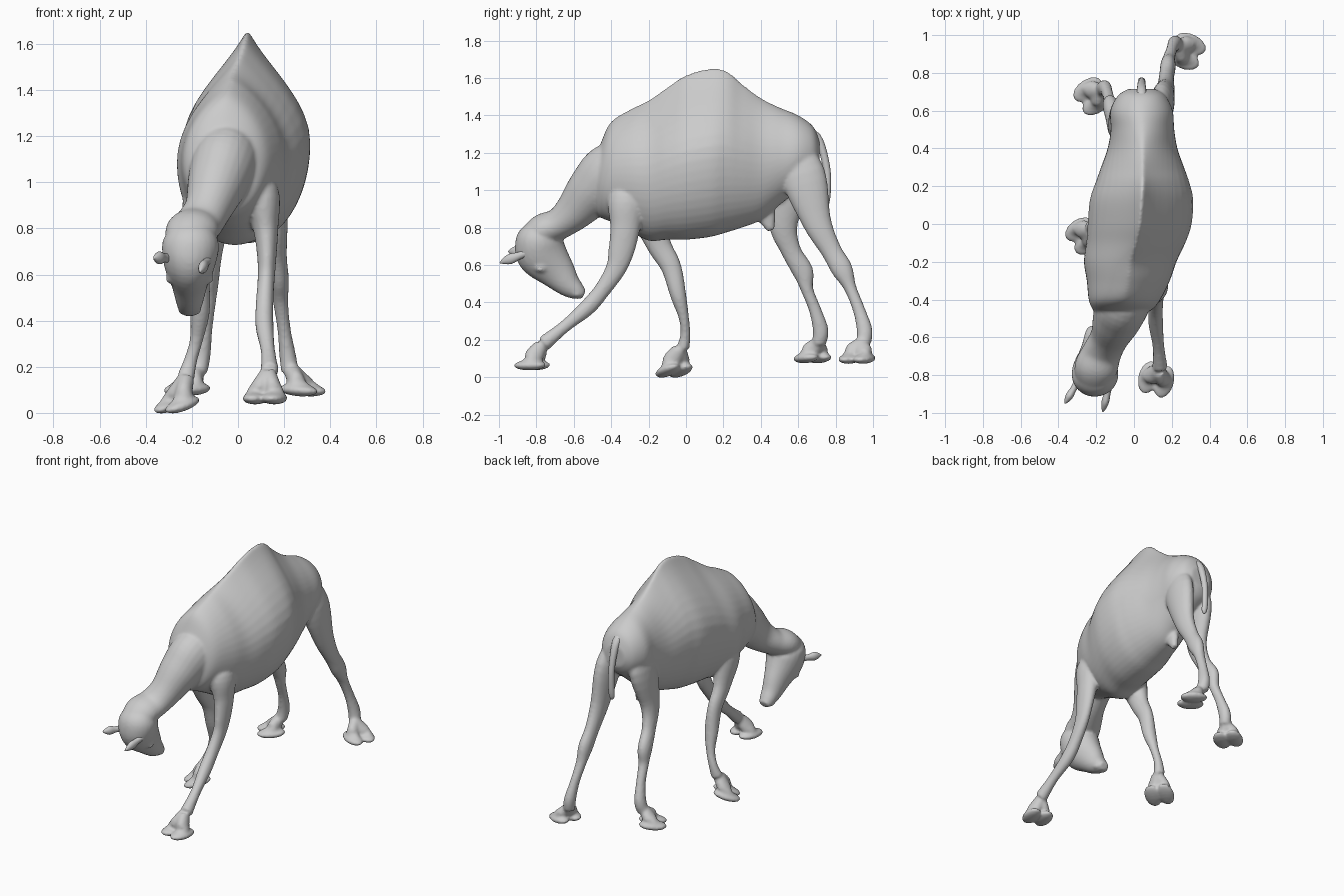
import bpy, bmesh
from math import cos, sin, pi, radians
from mathutils import Vector, Matrix


def spline(rows, steps=5):
    """Catmull-Rom interpolation of equal-length tuples."""
    out, n = [], len(rows)
    for i in range(n - 1):
        a, b, c, d = rows[max(i - 1, 0)], rows[i], rows[i + 1], rows[min(i + 2, n - 1)]
        for s in range(steps):
            t = s / steps
            out.append([0.5 * (2 * q + (r - p) * t + (2 * p - 5 * q + 4 * r - u) * t * t
                               + (3 * q - p - 3 * r + u) * t ** 3)
                        for p, q, r, u in zip(a, b, c, d)])
    return out + [list(rows[-1])]


def loft(bm, rings):
    loops = [[bm.verts.new(p) for p in ring] for ring in rings]
    n = len(loops[0])
    for a, b in zip(loops, loops[1:]):
        for i in range(n):
            bm.faces.new((a[i], a[(i + 1) % n], b[(i + 1) % n], b[i]))
    bm.faces.new(loops[0][::-1])
    bm.faces.new(loops[-1])


def tube(bm, rows, n=24):
    """rows: x, y, z, sideways radius, fore-aft radius."""
    pts = spline(rows)
    rings = []
    for i, (x, y, z, ra, rb) in enumerate(pts):
        t = (Vector(pts[min(i + 1, len(pts) - 1)][:3]) - Vector(pts[max(i - 1, 0)][:3])).normalized()
        side = (Vector((1, 0, 0)) - t * t.x).normalized()
        up = t.cross(side)
        rings.append([Vector((x, y, z)) + side * ra * cos(2 * pi * k / n) + up * rb * sin(2 * pi * k / n)
                      for k in range(n)])
    loft(bm, rings)


def ball(bm, loc, size, rot=None):
    m = Matrix.Translation(loc) @ (rot or Matrix()) @ Matrix.Diagonal((*size, 1))
    bmesh.ops.create_uvsphere(bm, u_segments=24, v_segments=14, radius=1, matrix=m)


def foot(bm, ankle, heading, heel_z, toe_z, spread=0.043):
    """Two splayed toes with flat pads; heading is degrees from +x."""
    a = Vector(ankle)
    f = Vector((cos(radians(heading)), sin(radians(heading)), 0))
    s = Vector((-f.y, f.x, 0))
    pitch = Matrix.Rotation(radians(heading), 4, 'Z') @ Matrix.Rotation((heel_z - toe_z) / 0.16, 4, 'Y')
    for k in (-1, 1):
        pad = a + f * 0.05 + s * k * spread
        pad.z = (heel_z + toe_z) / 2 + 0.02
        ball(bm, pad, (0.09, 0.054, 0.027), pitch)
        mid = a + f * 0.03 + s * k * 0.026
        mid.z = (a.z + pad.z) / 2
        tip = pad + f * 0.055
        tip.z = toe_z + 0.024
        tube(bm, [(*a, .036, .036), (*mid, .038, .05), (*(pad + Vector((0, 0, .015))), .042, .036),
                  (*tip, .026, .018)], 16)


def finish(bm, name, voxel=None, smooth=7):
    bmesh.ops.recalc_face_normals(bm, faces=bm.faces)
    for face in bm.faces:
        face.smooth = True
    me = bpy.data.meshes.new(name)
    bm.to_mesh(me)
    bm.free()
    ob = bpy.data.objects.new(name, me)
    bpy.context.collection.objects.link(ob)
    if voxel:
        r = ob.modifiers.new("blend", 'REMESH')
        r.mode, r.voxel_size, r.use_smooth_shade = 'VOXEL', voxel, True
        sm = ob.modifiers.new("soften", 'SMOOTH')
        sm.factor, sm.iterations = 0.5, smooth
    return ob


bm = bmesh.new()

# torso with hump: y, centre x, half width, top z, bottom z, peak sharpness
torso = [
    (-.505, -.08, .06, 1.06, .93, 1.0), (-.475, -.07, .125, 1.18, .87, 1.0),
    (-.45, -.06, .16, 1.265, .85, 1.1), (-.40, -.05, .19, 1.365, .83, 1.4),
    (-.30, -.03, .22, 1.43, .78, 1.7), (-.20, -.02, .245, 1.48, .73, 2.1),
    (-.10, .01, .262, 1.55, .735, 2.8), (0, .03, .275, 1.615, .735, 3.3),
    (.13, .04, .273, 1.65, .75, 3.5), (.22, .045, .248, 1.635, .775, 3.3),
    (.30, .045, .22, 1.568, .80, 2.7), (.40, .045, .185, 1.493, .84, 1.9),
    (.50, .045, .168, 1.442, .92, 1.4), (.60, .04, .165, 1.40, 1.0, 1.2),
    (.68, .04, .125, 1.34, 1.06, 1.0), (.715, .04, .07, 1.26, 1.12, 1.0)]
rings = []
for y, xc, w, top, bot, p in spline(torso):
    zc = bot + (top - bot) * 0.47
    ring = []
    for k in range(48):
        c, s = cos(2 * pi * k / 48), sin(2 * pi * k / 48)
        x = c
        if s > 0:
            x = (.8 * abs(c) ** p + .2 * abs(c)) * (1 if c > 0 else -1)
        ring.append((xc + w * x, y, zc + s * (top - zc if s > 0 else zc - bot)))
    rings.append(ring)
loft(bm, rings)

# neck
tube(bm, [(0, -.27, 1.12, .13, .16), (-.055, -.40, 1.075, .145, .175), (-.09, -.50, .995, .13, .142),
          (-.13, -.60, .885, .102, .105), (-.17, -.68, .82, .105, .085), (-.20, -.76, .785, .115, .09),
          (-.21, -.82, .74, .10, .08)])
# head, folded down and back
tube(bm, [(-.205, -.80, .80, .09, .07), (-.205, -.80, .74, .122, .115), (-.21, -.77, .66, .115, .135),
          (-.21, -.69, .565, .08, .10), (-.21, -.63, .497, .062, .07), (-.21, -.58, .46, .05, .047),
          (-.21, -.545, .443, .034, .024)])
for s in (-1, 1):
    ball(bm, (-.21 + s * .078, -.775, .59), (.024, .038, .032))        # brow
    ball(bm, (-.21 + s * .03, -.585, .445), (.02, .03, .018))          # nostril

# front legs
tube(bm, [(.06, -.28, 1.06, .04, .05), (.10, -.315, .95, .078, .10), (.12, -.325, .80, .055, .08),
          (.125, -.345, .68, .042, .07), (.122, -.375, .58, .037, .055), (.115, -.445, .47, .038, .044),
          (.115, -.525, .375, .039, .044), (.13, -.65, .27, .031, .033), (.138, -.76, .18, .04, .042)])
foot(bm, (.13, -.775, .17), -105, .045, .042)
tube(bm, [(-.12, -.22, 1.08, .04, .05), (-.165, -.21, .92, .075, .10), (-.17, -.15, .72, .05, .068),
          (-.165, -.08, .59, .042, .055), (-.165, -.042, .44, .043, .043), (-.18, -.012, .32, .029, .028),
          (-.205, -.003, .23, .029, .027), (-.225, -.015, .16, .038, .034)])
foot(bm, (-.225, -.035, .15), -145, .04, -.01)

# hind legs
tube(bm, [(.10, .55, 1.27, .05, .07), (.145, .625, 1.08, .064, .12), (.165, .70, .83, .05, .078),
          (.172, .775, .68, .04, .056), (.18, .835, .575, .041, .057), (.185, .877, .48, .033, .034),
          (.20, .925, .36, .029, .033), (.215, .955, .25, .036, .042), (.225, .95, .18, .038, .038)])
foot(bm, (.235, .935, .18), -25, .085, .073)
tube(bm, [(-.02, .54, 1.27, .05, .07), (-.062, .56, 1.08, .064, .12), (-.09, .52, .83, .05, .08),
          (-.11, .56, .68, .04, .054), (-.125, .625, .565, .041, .056), (-.13, .647, .47, .033, .034),
          (-.14, .69, .36, .029, .033), (-.155, .72, .25, .036, .042), (-.17, .71, .18, .038, .038)])
foot(bm, (-.18, .705, .18), -145, .088, .076)

# belly fold
tube(bm, [(.04, .38, .97, .05, .07), (.04, .425, .87, .035, .055), (.04, .455, .785, .02, .02)])
finish(bm, "camel_body", voxel=0.009)

# tail
bm = bmesh.new()
tube(bm, [(.04, .60, 1.33, .03, .02), (.04, .70, 1.285, .026, .022), (.04, .75, 1.13, .02, .02),
          (.04, .757, 1.0, .02, .018), (.04, .75, .93, .018, .016), (.04, .748, .905, .004, .004)], 14)
finish(bm, "tail")

# ears and eyes
for s, name, tip in ((-1, "left", (-.365, -.95, .672)), (1, "right", (-.165, -.995, .612))):
    bm = bmesh.new()
    base, tip = Vector((-.21 + s * .085, -.83, .672)), Vector(tip)
    tube(bm, [(*base, .02, .022), (*base.lerp(tip, .35), .017, .02), (*base.lerp(tip, .65), .02, .028),
              (*base.lerp(tip, .85), .014, .018), (*tip, .003, .003)], 14)
    finish(bm, name + "_ear")
    bm = bmesh.new()
    ball(bm, (-.21 + s * .087, -.778, .58), (.013, .02, .015))
    finish(bm, name + "_eye")
